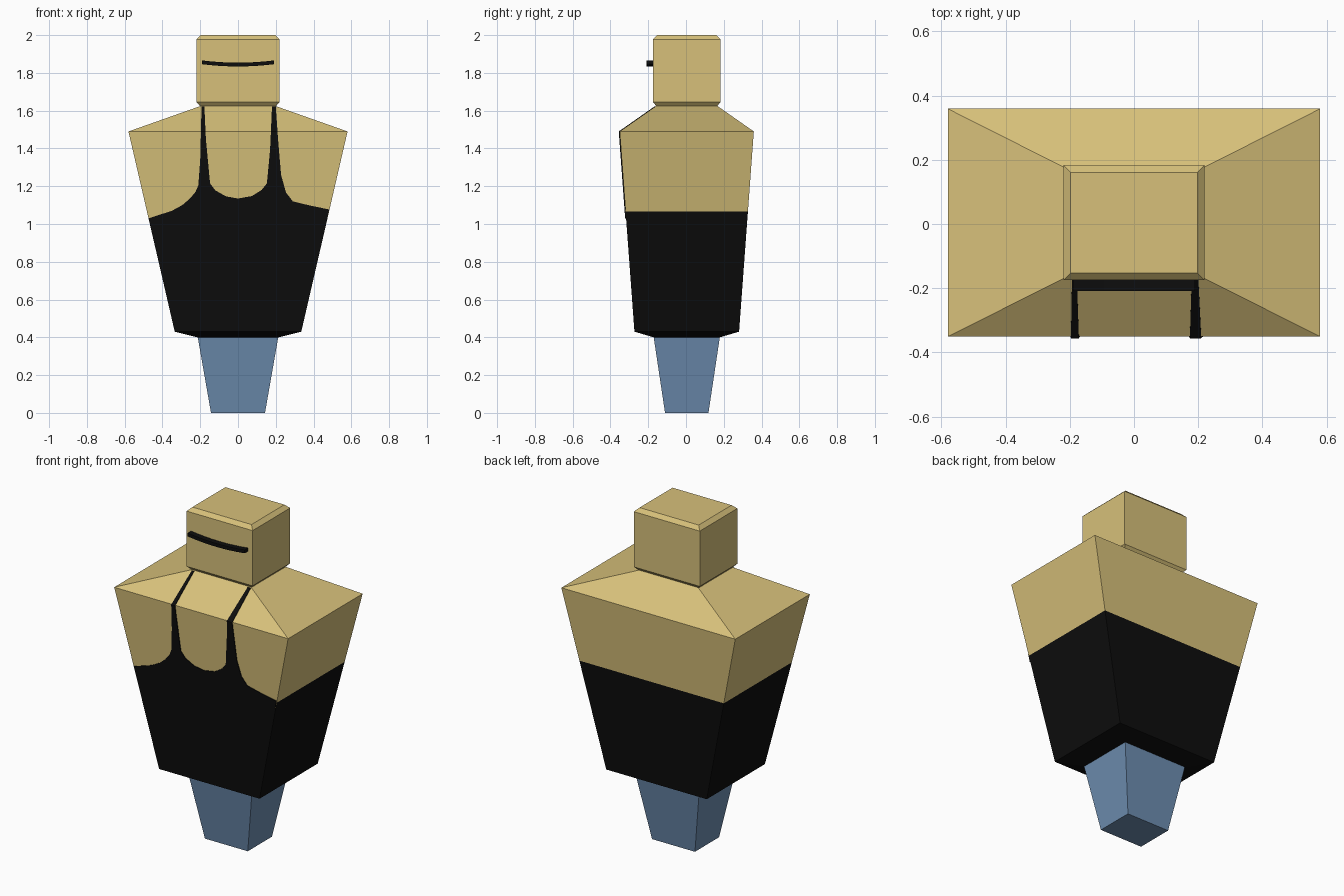
import bpy, bmesh

if "Cube" in bpy.data.objects:
    bpy.data.objects.remove(bpy.data.objects["Cube"])


def material(name, rgb):
    m = bpy.data.materials.new(name)
    m.diffuse_color = (*rgb, 1)
    m.use_nodes = True
    m.node_tree.nodes["Principled BSDF"].inputs["Base Color"].default_value = m.diffuse_color
    return m


tan = material("tan", (0.68, 0.53, 0.195))
black = material("black", (0.004, 0.004, 0.004))
blue = material("blue", (0.155, 0.27, 0.44))
OFF = 0.004  # depth offset of the body


def finish(name, bm, *mats):
    bmesh.ops.recalc_face_normals(bm, faces=bm.faces)
    me = bpy.data.meshes.new(name)
    bm.to_mesh(me)
    bm.free()
    for m in mats:
        me.materials.append(m)
    ob = bpy.data.objects.new(name, me)
    bpy.context.collection.objects.link(ob)
    return ob


def loft(rings):
    """Stacked rectangles (z, half width, half depth), capped."""
    bm = bmesh.new()
    loops = [[bm.verts.new((sx * hx, sy * hy + OFF, z))
              for sx, sy in ((-1, -1), (1, -1), (1, 1), (-1, 1))]
             for z, hx, hy in rings]
    for a, b in zip(loops, loops[1:]):
        for i in range(4):
            j = (i + 1) % 4
            bm.faces.new((a[i], a[j], b[j], b[i]))
    bm.faces.new(loops[0])
    bm.faces.new(loops[-1])
    return bm


def cut(bm, z):
    bmesh.ops.bisect_plane(bm, geom=bm.verts[:] + bm.edges[:] + bm.faces[:],
                           plane_co=(0, 0, z), plane_no=(0, 0, 1))


# Legs and head
finish("legs", loft([(0, 0.143, 0.115), (0.4, 0.213, 0.175)]), blue)
finish("head", loft([(1.62, 0.197, 0.157), (1.645, 0.22, 0.179),
                     (1.978, 0.22, 0.179), (2.0, 0.197, 0.157)]), tan)

# Torso: clothing starts lower on the front, where the bib covers the rest
torso = loft([(0.4, 0.215, 0.175), (0.43, 0.335, 0.277),
              (1.49, 0.58, 0.355), (1.625, 0.197, 0.162)])
cut(torso, 1.03)
cut(torso, 1.065)
torso.normal_update()
bmesh.ops.recalc_face_normals(torso, faces=torso.faces)
for f in torso.faces:
    top = 1.03 if f.normal.y < -0.8 else 1.065
    f.material_index = 1 if f.calc_center_median().z < top else 0
finish("torso", torso, tan, black)

# Bib and straps: thin plate following the chest and shoulder slope
outline = [(-0.473, 1.03), (-0.35, 1.07), (-0.295, 1.10), (-0.254, 1.135),
           (-0.225, 1.17), (-0.21, 1.205), (-0.20, 1.34), (-0.193, 1.622),
           (-0.178, 1.622), (-0.17, 1.45), (-0.148, 1.215), (-0.12, 1.178),
           (-0.063, 1.146), (0, 1.135), (0.074, 1.148), (0.125, 1.18),
           (0.153, 1.215), (0.17, 1.395), (0.18, 1.622), (0.2, 1.622),
           (0.212, 1.45), (0.228, 1.26), (0.254, 1.167), (0.29, 1.12),
           (0.38, 1.098), (0.482, 1.077), (0.473, 1.03)]


def chest_y(z):
    if z <= 1.49:
        return OFF - 0.277 - 0.078 * (z - 0.43) / 1.06
    return OFF - 0.355 + 0.193 * (z - 1.49) / 0.135


bm = bmesh.new()
bm.faces.new([bm.verts.new((x, 0, z)) for x, z in outline])
cut(bm, 1.49)
bmesh.ops.triangulate(bm, faces=bm.faces)
for v in bm.verts:
    v.co.y = chest_y(v.co.z) - 0.005
back = bmesh.ops.extrude_face_region(bm, geom=bm.faces[:])["geom"]
for v in back:
    if isinstance(v, bmesh.types.BMVert):
        v.co.y += 0.006
finish("bib_and_straps", bm, black)

# Mouth: slightly curved bar on the face
bm = bmesh.new()
N = 8
sections = []
for i in range(N + 1):
    x = -0.19 + 0.38 * i / N
    z = 1.844 + 0.012 * (x / 0.19) ** 2
    sections.append([bm.verts.new((x, y, z + dz)) for y, dz in
                     ((-0.208, -0.01), (-0.17, -0.01), (-0.17, 0.01), (-0.208, 0.01))])
for a, b in zip(sections, sections[1:]):
    for i in range(4):
        j = (i + 1) % 4
        bm.faces.new((a[i], a[j], b[j], b[i]))
bm.faces.new(sections[0])
bm.faces.new(sections[-1])
finish("mouth", bm, black)
